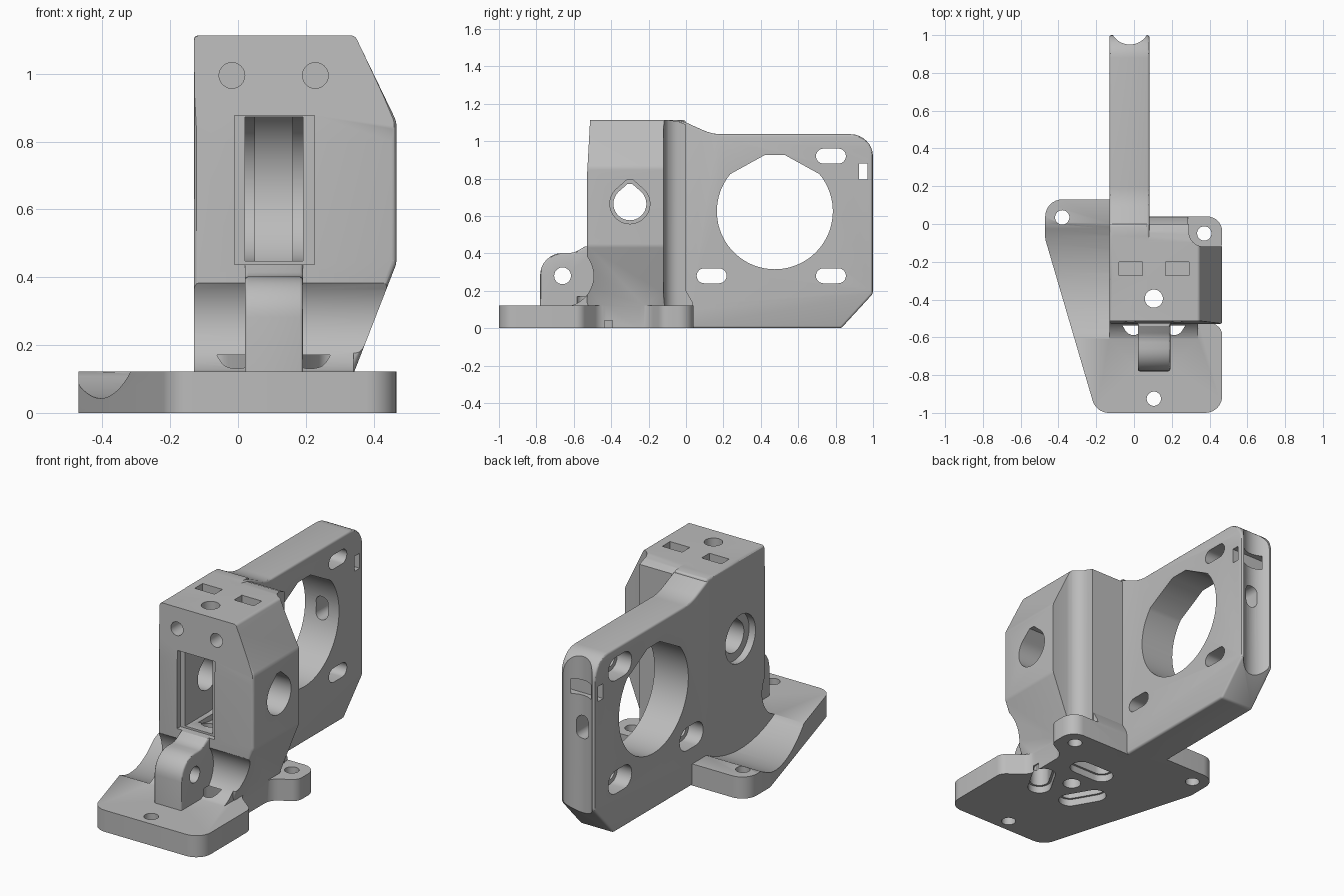
import bpy, bmesh
from math import sin, cos, radians
from mathutils import Vector

if "Cube" in bpy.data.objects:
    bpy.data.objects.remove(bpy.data.objects["Cube"])

grey = bpy.data.materials.new("plain grey")
grey.use_nodes = True
COLOUR = (0.5, 0.5, 0.5, 1)
grey.diffuse_color = COLOUR
grey.node_tree.nodes["Principled BSDF"].inputs["Base Color"].default_value = COLOUR


def arc(cx, cy, r, a0=0, a1=360, n=48):
    """Points on an arc; a full circle does not repeat its first point."""
    steps = n if a1 - a0 == 360 else n + 1
    angles = [radians(a0 + (a1 - a0) * i / n) for i in range(steps)]
    return [(cx + r * cos(a), cy + r * sin(a)) for a in angles]


def rounded(corners, n=8):
    """Polygon from (u, v, radius) corners."""
    out = []
    for i, (u, v, r) in enumerate(corners):
        p = Vector((u, v))
        if r == 0:
            out.append((u, v))
            continue
        a = (Vector(corners[i - 1][:2]) - p).normalized()
        b = (Vector(corners[(i + 1) % len(corners)][:2]) - p).normalized()
        half = a.angle(b) / 2
        t = r * cos(half) / sin(half)
        centre = p + (a + b).normalized() * (r / sin(half))
        start, end = p + a * t - centre, p + b * t - centre
        turn = start.angle_signed(end)
        for k in range(n + 1):
            w = -turn * k / n
            c, s = cos(w), sin(w)
            out.append((centre.x + start.x * c - start.y * s,
                        centre.y + start.x * s + start.y * c))
    return out


def rect(u0, u1, v0, v1):
    return [(u0, v0), (u1, v0), (u1, v1), (u0, v1)]


def slot(u, v, half, r):
    """Capsule lying along u."""
    return arc(u + half, v, r, -90, 90, 12) + arc(u - half, v, r, 90, 270, 12)


def teardrop(u, v, r):
    return arc(u, v, r, 130, 410, 40) + [(u + r * .15, v + r * 1.2), (u - r * .15, v + r * 1.2)]


def prism(name, pts, axis, lo, hi, bevel=0):
    """Extrude a 2D outline along axis: x takes (y,z), y takes (x,z), z takes (x,y)."""
    place = {"x": lambda p, h: (h, *p), "y": lambda p, h: (p[0], h, p[1]),
             "z": lambda p, h: (*p, h)}[axis]
    bm = bmesh.new()
    face = bm.faces.new([bm.verts.new(place(p, lo)) for p in pts])
    top = bmesh.ops.extrude_face_region(bm, geom=[face])["geom"]
    shift = Vector(place((0, 0), hi - lo))
    bmesh.ops.translate(bm, vec=shift, verts=[g for g in top if isinstance(g, bmesh.types.BMVert)])
    bmesh.ops.recalc_face_normals(bm, faces=bm.faces)
    mesh = bpy.data.meshes.new(name)
    bm.to_mesh(mesh)
    bm.free()
    mesh.materials.append(grey)
    ob = bpy.data.objects.new(name, mesh)
    bpy.context.collection.objects.link(ob)
    if bevel:
        mod = ob.modifiers.new("soft edges", "BEVEL")
        mod.width, mod.segments, mod.angle_limit = bevel, 3, radians(40)
        apply(ob, mod)
    return ob


def apply(ob, mod):
    bpy.context.view_layer.objects.active = ob
    bpy.ops.object.modifier_apply(modifier=mod.name)


def combine(ob, other, operation):
    mod = ob.modifiers.new(operation, "BOOLEAN")
    mod.operation, mod.solver, mod.object = operation, "EXACT", other
    apply(ob, mod)
    bpy.data.objects.remove(other)


def cut(ob, pts, axis, lo, hi):
    cutter = prism("cutter", pts, axis, lo, hi)
    cutter.hide_render = True
    combine(ob, cutter, "DIFFERENCE")


LEFT, MID = -.13, .105          # flat side of the block, centre line of the block
AXLE = (-.30, .665)             # axle position in y, z
PIVOT = (-.66, .28)             # lug pivot in y, z

# Main block with chamfered side, foot and lug clearance
block = prism("bracket", rounded([(LEFT, .05, 0), (.315, .05, 0), (.467, .44, .06),
              (.467, .86, .06), (.345, 1.113, .02), (LEFT, 1.113, 0)]), "y", -.53, 0, .015)
combine(block, prism("foot", rect(LEFT, .34, .05, .26), "y", -.62, -.5), "UNION")
cut(block, arc(*PIVOT, .166), "x", -.3, .6)
cut(block, [(-.6, .8), (-.53, .8), (-.508, 1.2), (-.6, 1.2)], "x", -.3, .6)
cut(block, rounded([(.29, -.12, .08), (.6, -.12, 0), (.6, .2, 0), (.29, .2, 0)]), "z", -.1, 1.3)
cut(block, [(-.11, 1.115), (-.04, 1.105), (.02, 1.08), (.1, 1.2), (-.11, 1.2)], "x", .07, .6)

# Base plate with scooped left wing
base = prism("base_plate", rounded([(-.2, -1, .09), (.467, -1, .09), (.467, -.56, .06),
             (.34, -.46, .08), (.34, -.2, .08), (.467, -.13, .06), (.467, .04, .08),
             (0, .04, 0), (0, .13, 0), (-.47, .13, .09), (-.47, -.08, .08)]), "z", 0, .122)
cut(base, arc(*AXLE, .622, n=96), "x", -.7, LEFT)
for x, y in [(-.38, .035), (.372, -.05), (MID, -.925)]:
    cut(base, arc(x, y, .038, n=24), "z", -.1, .3)
combine(block, base, "UNION")

# Sloped web where the block meets the base
combine(block, prism("web", [(-.1, .1), (.04, .1), (.035, .14), (0, .2), (-.1, .2)],
                     "x", 0, .285), "UNION")

# Upright motor plate
plate = prism("motor_plate", rounded([(-.3, 0, 0), (.83, 0, 0), (1, .185, .04), (1, 1.037, .12),
              (.14, 1.037, .25), (-.03, 1.113, .16), (-.3, 1.113, 0)]), "x", LEFT, .082, .012)
cut(plate, arc(.475, .625, .31, 140, 400, 64) + [(.53, .925), (.42, .925)], "x", -.3, .3)
for y, z in [(.775, .92), (.775, .28), (.137, .28)]:
    cut(plate, slot(y, z, .04, .04), "x", -.3, .3)
    cut(plate, slot(y, z, .04, .065), "x", -.3, -.04)
cut(plate, rect(.925, .97, .795, .88), "x", -.3, .3)
cut(plate, arc(-.022, 1.056, .106), "z", -.2, 1.3)
cut(plate, rounded([(-.06, .55, .035), (.015, .55, .035), (.015, .68, .035), (-.06, .68, .035)]),
    "y", .7, 1.2)
combine(block, plate, "UNION")

# Hinge lug at the front
lug = prism("hinge_lug", rounded([(-.45, .1, 0), (-.78, .1, 0), (-.78, .402, .12),
            (-.6, .402, .1), (-.5, .46, 0), (-.45, .46, 0)]), "x", .02, .192, .01)
cut(lug, arc(*PIVOT, .045, n=24), "x", -.1, .4)
combine(block, lug, "UNION")

# Window and wheel cavity
cut(block, rect(-.01, .225, .437, .877), "y", -.7, -.5)
cut(block, arc(-.3, .66, .212, -90, 90) + [(-.7, .872), (-.7, .448)], "x", .02, .192)
cut(block, arc(*AXLE, .25), "x", .05, .16)

# Axle bore with a wider seat on each side
cut(block, teardrop(*AXLE, .088), "x", -.3, .7)
cut(block, teardrop(*AXLE, .107), "x", .25, .7)
cut(block, arc(*AXLE, .135), "x", -.3, LEFT + .04)

# Clamp screws, nut slots and the vertical bore
for x in (MID - .123, MID + .123):
    cut(block, arc(x, .995, .038, n=24), "y", -.7, -.15)
    cut(block, rect(x - .062, x + .062, -.272, -.202), "z", .93, 1.3)
cut(block, arc(MID, -.395, .048, n=32), "z", -.1, 1.3)

# Three pockets around the bore on the underside
for deg in (-30, 90, 210):
    c, s = cos(radians(deg)), sin(radians(deg))
    for r, depth in ((.062, .04), (.05, .17)):
        pts = slot(0, .165, .07, r)
        cut(block, [(MID + v * c - u * s, -.395 + v * s + u * c) for u, v in pts],
            "z", -.1, depth)

bpy.ops.object.select_all(action="DESELECT")
block.select_set(True)
bpy.context.view_layer.objects.active = block
bpy.ops.object.shade_smooth_by_angle(angle=radians(30))
